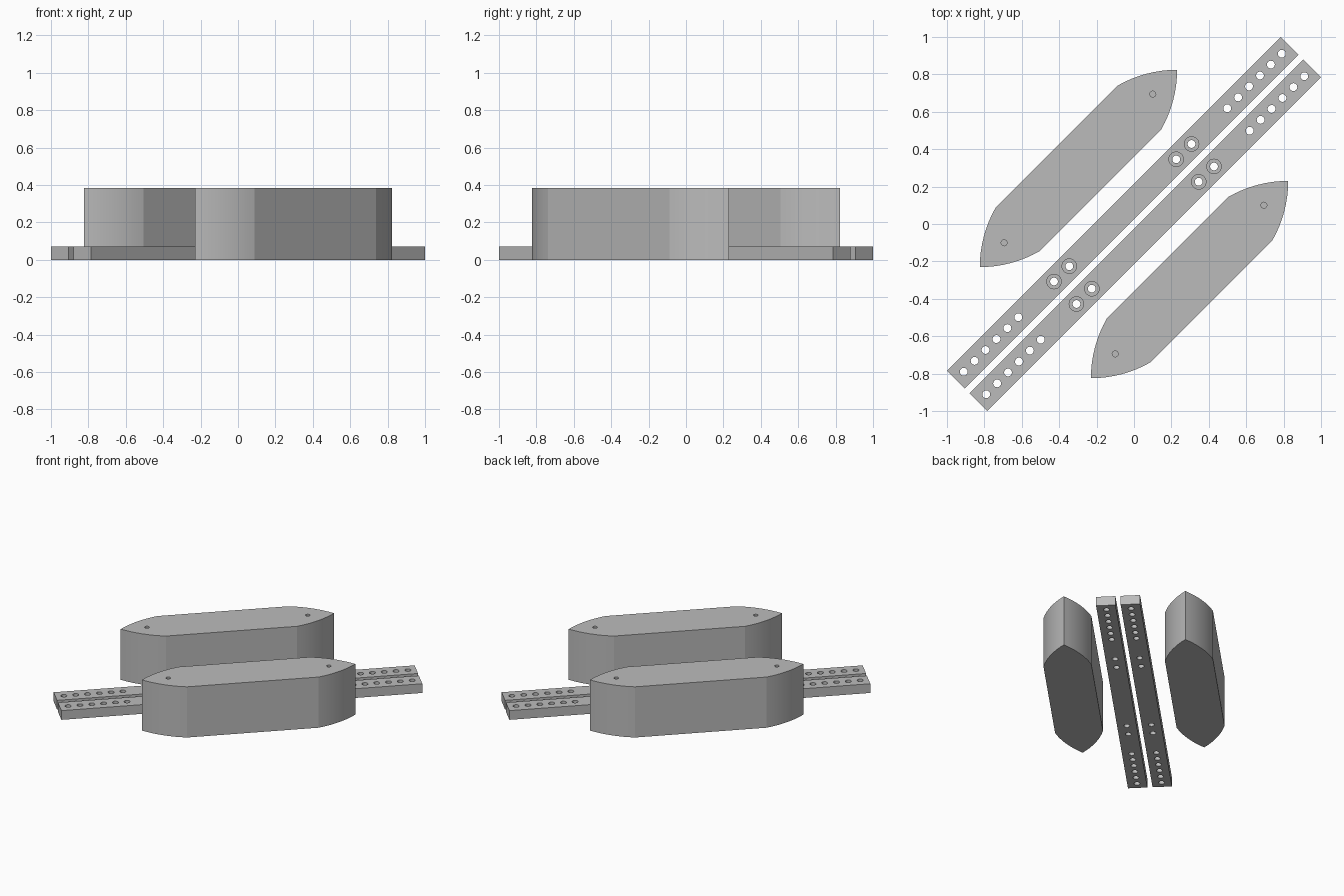
import bpy, bmesh
from math import sin, cos, radians, pi
from mathutils import Matrix

cube = bpy.data.objects.get("Cube")
if cube:
    bpy.data.objects.remove(cube, do_unlink=True)

BAR_LENGTH, BAR_WIDTH, BAR_HEIGHT = 2.524, 0.134, 0.07
BAR_OFFSET, HULL_OFFSET = 0.085, 0.42
HULL_TIP, HULL_HEIGHT = 0.746, 0.385
TURN = Matrix.Rotation(radians(45), 4, 'Z')

grey = bpy.data.materials.new("plain grey")
grey.use_nodes = True
colour = (0.5, 0.5, 0.5, 1)
grey.diffuse_color = colour
grey.node_tree.nodes["Principled BSDF"].inputs["Base Color"].default_value = colour


def add_object(name, bm):
    bmesh.ops.recalc_face_normals(bm, faces=bm.faces)
    mesh = bpy.data.meshes.new(name)
    bm.to_mesh(mesh)
    bm.free()
    mesh.materials.append(grey)
    obj = bpy.data.objects.new(name, mesh)
    bpy.context.collection.objects.link(obj)
    return obj


def prism(name, outline, height):
    bm = bmesh.new()
    base = bm.faces.new([bm.verts.new((x, y, 0)) for x, y in outline])
    top = bmesh.ops.extrude_face_region(bm, geom=[base])["geom"]
    bmesh.ops.translate(bm, vec=(0, 0, height),
                        verts=[v for v in top if isinstance(v, bmesh.types.BMVert)])
    # The extruded region can drop its base, so close the bottom again
    if not any(all(v.co.z < 1e-6 for v in f.verts) for f in bm.faces):
        bmesh.ops.holes_fill(bm, edges=[e for e in bm.edges if e.is_boundary], sides=0)
    return add_object(name, bm)


def drill(obj, positions, radius, bottom, top):
    """Cut a round vertical hole at each position along the part's axis."""
    bm = bmesh.new()
    for x in positions:
        bmesh.ops.create_cone(bm, cap_ends=True, segments=24, radius1=radius, radius2=radius,
                              depth=top - bottom,
                              matrix=Matrix.Translation((x, 0, (top + bottom) / 2)))
    cutter = add_object("hole_cutter", bm)
    cutter.hide_render = True
    mod = obj.modifiers.new("holes", 'BOOLEAN')
    mod.operation, mod.solver, mod.object = 'DIFFERENCE', 'EXACT', cutter
    bpy.context.view_layer.update()
    graph = bpy.context.evaluated_depsgraph_get()
    mesh = bpy.data.meshes.new_from_object(obj.evaluated_get(graph))
    obj.modifiers.clear()
    obj.data = mesh
    bpy.data.objects.remove(cutter, do_unlink=True)


def finish(obj, offset):
    obj.data.transform(TURN @ Matrix.Translation((0, offset, 0)))
    bpy.ops.object.select_all(action='DESELECT')
    obj.select_set(True)
    bpy.context.view_layer.objects.active = obj
    bpy.ops.object.shade_smooth_by_angle(angle=radians(12))


# Hull outline: straight sides with an arc curving in to each pointed tip
RADIUS, STEPS = 0.64, 8
arc = []
for i in range(STEPS + 1):
    a = radians(45 - 30 * i / STEPS)
    arc.append((HULL_TIP + RADIUS * (sin(a) - sin(pi / 4)),
                RADIUS * (cos(a) - cos(pi / 4))))
upper = arc + [(-x, y) for x, y in reversed(arc)]
hull_outline = upper + [(-x, -y) for x, y in upper[1:-1]]
hull_outline.insert(len(upper), (-HULL_TIP, 0)) if upper[-1][0] > -HULL_TIP + 1e-4 else None

# Bar outline and hole rows
hl, hw = BAR_LENGTH / 2, BAR_WIDTH / 2
bar_outline = [(-hl, -hw), (hl, -hw), (hl, hw), (-hl, hw)]
end_holes = [s * (0.79 + 0.0825 * i) for s in (-1, 1) for i in range(6)]
sunk_holes = [s * p for s in (-1, 1) for p in (0.404, 0.52)]

for side, sign in (("left", -1), ("right", 1)):
    # Flat bar with through holes and four counterbored holes
    bar = prism(side + "_bar", bar_outline, BAR_HEIGHT)
    drill(bar, end_holes + sunk_holes, 0.021, -0.05, BAR_HEIGHT + 0.05)
    drill(bar, sunk_holes, 0.039, BAR_HEIGHT / 2, BAR_HEIGHT + 0.05)
    finish(bar, sign * BAR_OFFSET)

    # Pointed float with a blind hole near each tip
    hull = prism(side + "_float", hull_outline, HULL_HEIGHT)
    drill(hull, (-0.562, 0.562), 0.016, HULL_HEIGHT - 0.12, HULL_HEIGHT + 0.05)
    finish(hull, sign * HULL_OFFSET)
